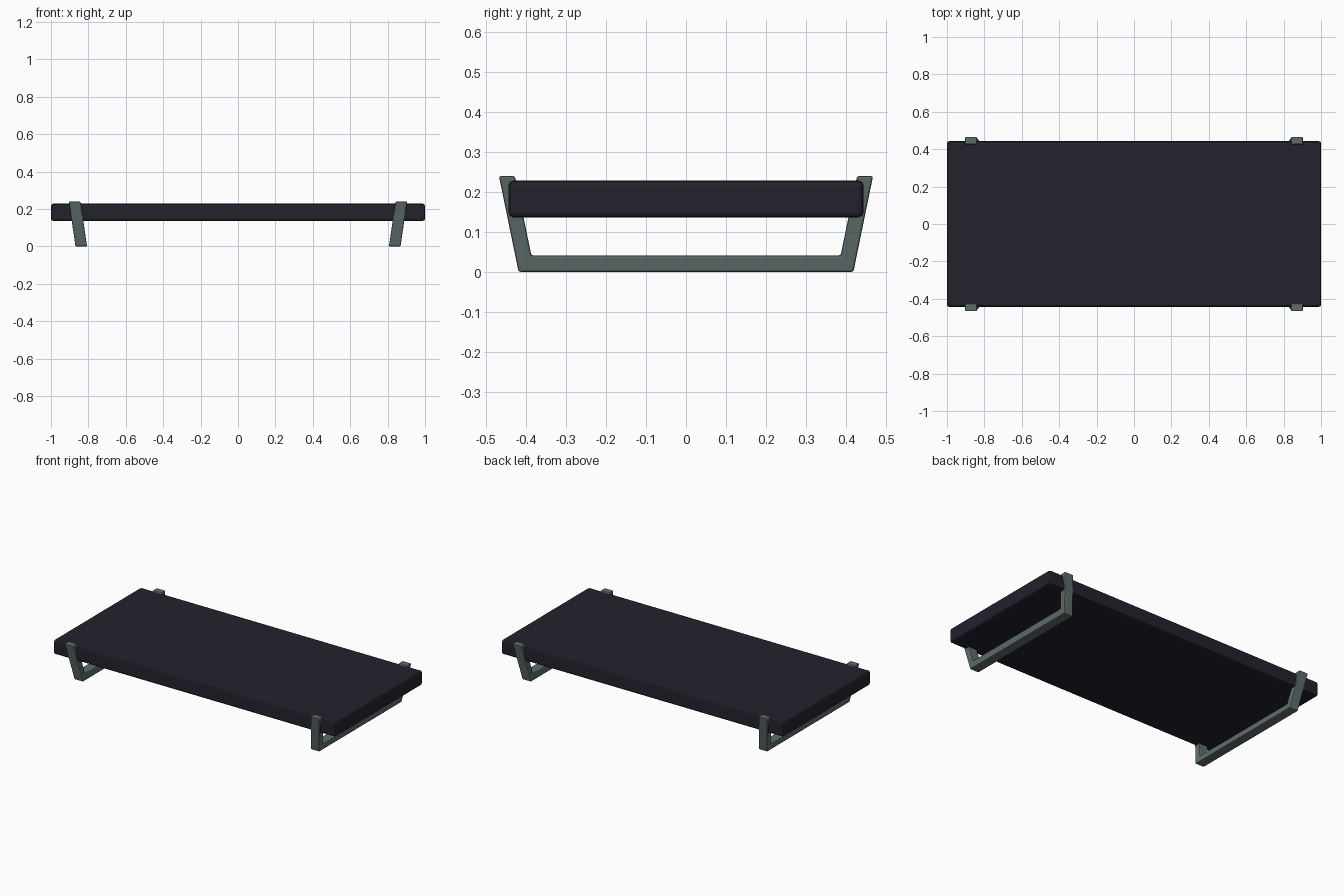
import bpy, bmesh

if "Cube" in bpy.data.objects:
    bpy.data.objects.remove(bpy.data.objects["Cube"])


def material(name, col):
    m = bpy.data.materials.new(name)
    m.diffuse_color = (*col, 1)
    m.use_nodes = True
    m.node_tree.nodes["Principled BSDF"].inputs["Base Color"].default_value = m.diffuse_color
    return m


def finish(name, bm, mat, width):
    bmesh.ops.recalc_face_normals(bm, faces=bm.faces[:])
    me = bpy.data.meshes.new(name)
    bm.to_mesh(me)
    bm.free()
    me.materials.append(mat)
    ob = bpy.data.objects.new(name, me)
    bpy.context.collection.objects.link(ob)
    bev = ob.modifiers.new("soft_edges", 'BEVEL')
    bev.width = width
    bev.segments = 2
    return ob


dark = material("dark_slate", (0.017, 0.016, 0.027))
metal = material("grey_green_metal", (0.115, 0.150, 0.148))

# Table top slab
bm = bmesh.new()
bmesh.ops.create_cube(bm, size=1)
for v in bm.verts:
    v.co.x *= 2.0
    v.co.y *= 0.886
    v.co.z = 0.182 + v.co.z * 0.092
finish("table_top", bm, dark, 0.012)

# U-shaped leg frames: profile in y/z, leaning outward in x with height
half = [(0.418, 0.0), (0.467, 0.239), (0.427, 0.239), (0.386, 0.041)]
profile = half + [(-y, z) for y, z in reversed(half)]
for name, s in (("left_leg_frame", -1), ("right_leg_frame", 1)):
    bm = bmesh.new()
    rings = []
    for off in (-0.031, 0.031):
        ring = [bm.verts.new((s * (0.838 + 0.146 * z + off), y, z)) for y, z in profile]
        bm.faces.new(ring)
        rings.append(ring)
    n = len(profile)
    for i in range(n):
        j = (i + 1) % n
        bm.faces.new((rings[0][i], rings[0][j], rings[1][j], rings[1][i]))
    finish(name, bm, metal, 0.005)
